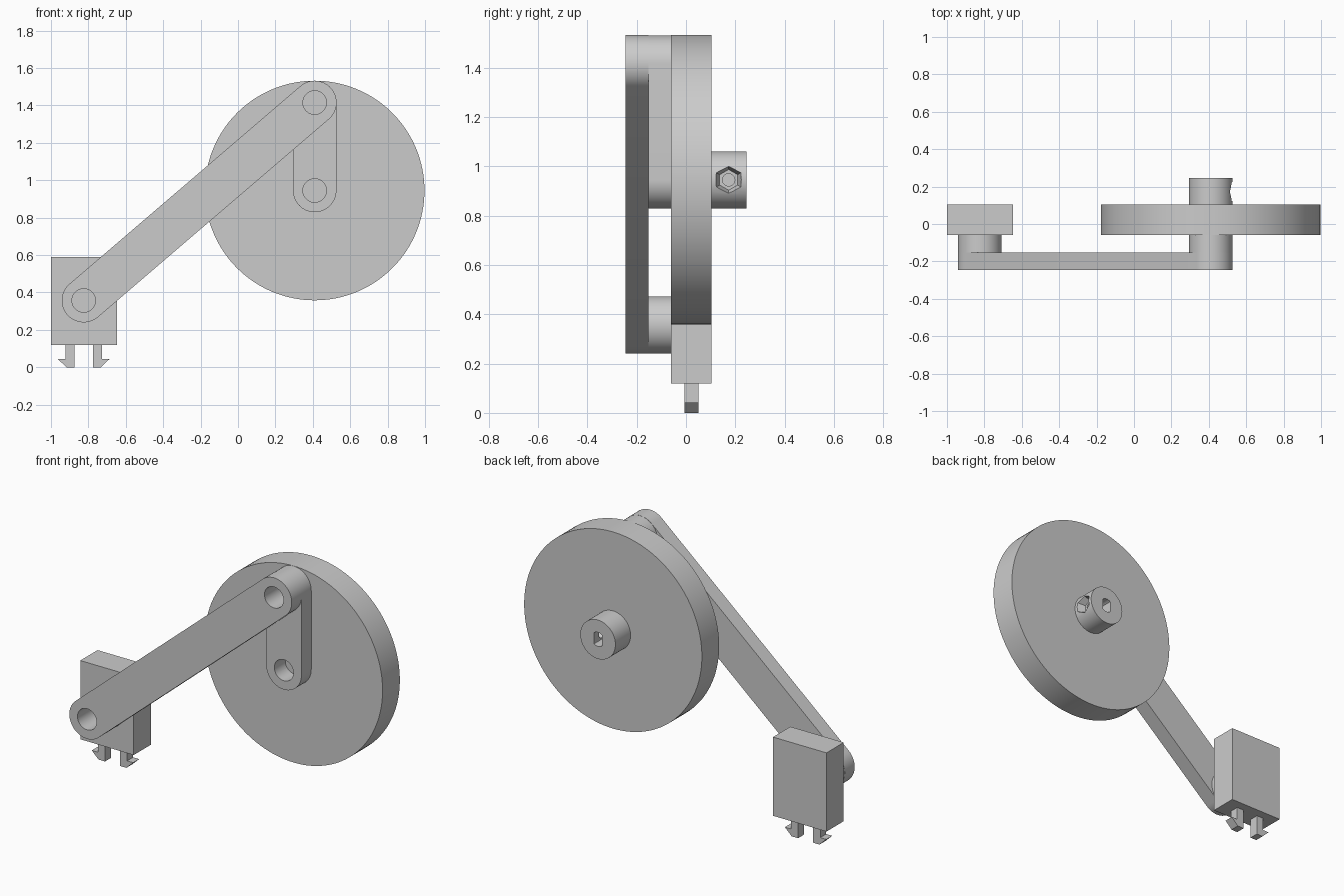
import bpy, bmesh
from math import pi, sin, cos, atan2
from mathutils import Matrix

cube = bpy.data.objects.get("Cube")
if cube:
    bpy.data.objects.remove(cube, do_unlink=True)

grey = bpy.data.materials.new("plain_grey")
grey.use_nodes = True
colour = (0.6, 0.6, 0.6, 1)
grey.diffuse_color = colour
grey.node_tree.nodes["Principled BSDF"].inputs["Base Color"].default_value = colour


def finish(name, bm):
    bmesh.ops.recalc_face_normals(bm, faces=bm.faces)
    mesh = bpy.data.meshes.new(name)
    bm.to_mesh(mesh)
    bm.free()
    mesh.materials.append(grey)
    obj = bpy.data.objects.new(name, mesh)
    bpy.context.collection.objects.link(obj)
    return obj


def prism(name, points, y0, y1):
    """Extrude an (x, z) outline from y0 to y1."""
    bm = bmesh.new()
    face = bm.faces.new([bm.verts.new((x, y0, z)) for x, z in points])
    extruded = bmesh.ops.extrude_face_region(bm, geom=[face])["geom"]
    verts = [v for v in extruded if isinstance(v, bmesh.types.BMVert)]
    bmesh.ops.translate(bm, verts=verts, vec=(0, y1 - y0, 0))
    return finish(name, bm)


def arc(centre, radius, start, end, steps):
    angles = [start + (end - start) * i / steps for i in range(steps + 1)]
    return [(centre[0] + radius * cos(a), centre[1] + radius * sin(a)) for a in angles]


def disc(name, centre, radius, y0, y1, sides=64):
    return prism(name, arc(centre, radius, 0, 2 * pi, sides)[:-1], y0, y1)


def stadium(a, b, radius):
    t = atan2(b[1] - a[1], b[0] - a[0])
    return (arc(b, radius, t - pi / 2, t + pi / 2, 32)
            + arc(a, radius, t + pi / 2, t + 3 * pi / 2, 32))


def cone_x(name, x0, x1, r0, r1, sides, y, z):
    bm = bmesh.new()
    bmesh.ops.create_cone(bm, cap_ends=True, segments=sides, radius1=r0, radius2=r1,
                          depth=x1 - x0)
    # Turn the axis to x, with the first corner pointing along y
    turn = Matrix.Rotation(pi / 2, 4, "Y") @ Matrix.Rotation(pi / 2, 4, "Z")
    bmesh.ops.transform(bm, verts=bm.verts,
                        matrix=Matrix.Translation(((x0 + x1) / 2, y, z)) @ turn)
    return finish(name, bm)


def cut(obj, cutters):
    for cutter in cutters:
        cutter.hide_render = True
        mod = obj.modifiers.new("cut", "BOOLEAN")
        mod.operation, mod.object, mod.solver = "DIFFERENCE", cutter, "EXACT"
        bpy.context.view_layer.objects.active = obj
        bpy.ops.object.modifier_apply(modifier=mod.name)
        bpy.data.objects.remove(cutter, do_unlink=True)


# Pivots and layers
axle, crank_pin, block_pin = (0.41, 0.945), (0.41, 1.415), (-0.825, 0.357)
ROUND, HOLE = 0.116, 0.063
FRONT, ARM_BACK, WHEEL_FRONT, WHEEL_BACK, BACK = -0.246, -0.153, -0.06, 0.103, 0.246


def pin_hole(centre):
    return disc("hole_cutter", centre, HOLE, FRONT - 0.05, WHEEL_FRONT + 0.01, 48)


def shaft_slot():
    # Round shaft hole with two flats
    outline = [(axle[0] + max(-0.027, min(0.027, x)), axle[1] + z)
               for x, z in arc((0, 0), 0.042, 0, 2 * pi, 48)[:-1]]
    return prism("slot_cutter", outline, 0.0, BACK + 0.05)


# Wheel with blind holes for the crank and the shaft
wheel = disc("wheel", axle, 0.587, WHEEL_FRONT, WHEEL_BACK, 128)
cut(wheel, [pin_hole(axle), shaft_slot()])

# Hub with shaft slot, nut pocket and set screw hole
hub = disc("hub", axle, ROUND, WHEEL_BACK, BACK)
cut(hub, [shaft_slot(),
          cone_x("nut_cutter", 0.475, 0.535, 0.042, 0.062, 6, 0.173, axle[1]),
          cone_x("screw_cutter", 0.41, 0.50, 0.025, 0.025, 24, 0.173, axle[1])])

# Crank, connecting arm and spacer
crank = prism("crank", stadium(axle, crank_pin, ROUND), ARM_BACK, WHEEL_FRONT)
cut(crank, [pin_hole(axle), pin_hole(crank_pin)])
arm = prism("connecting_arm", stadium(block_pin, crank_pin, ROUND + 0.001), FRONT, ARM_BACK)
cut(arm, [pin_hole(block_pin), pin_hole(crank_pin)])
spacer = disc("spacer", block_pin, ROUND, ARM_BACK, WHEEL_FRONT)
cut(spacer, [pin_hole(block_pin)])

# Mounting block
block = prism("block", [(-1, 0.12), (-0.647, 0.12), (-0.647, 0.59), (-1, 0.59)],
              WHEEL_FRONT, WHEEL_BACK)

# Pair of barbed clips under the block
for side, name in ((1, "left_clip"), (-1, "right_clip")):
    outline = [(0.05, 0.12), (0.05, 0), (0.092, 0), (0.137, 0.043), (0.097, 0.043), (0.097, 0.12)]
    prism(name, [(block_pin[0] + side * x, z) for x, z in outline], -0.006, 0.05)

# Smooth the round walls and keep the edges sharp
bpy.ops.object.select_all(action="DESELECT")
for obj in (wheel, hub, crank, arm, spacer):
    obj.select_set(True)
bpy.context.view_layer.objects.active = wheel
bpy.ops.object.shade_smooth_by_angle(angle=pi / 6)
